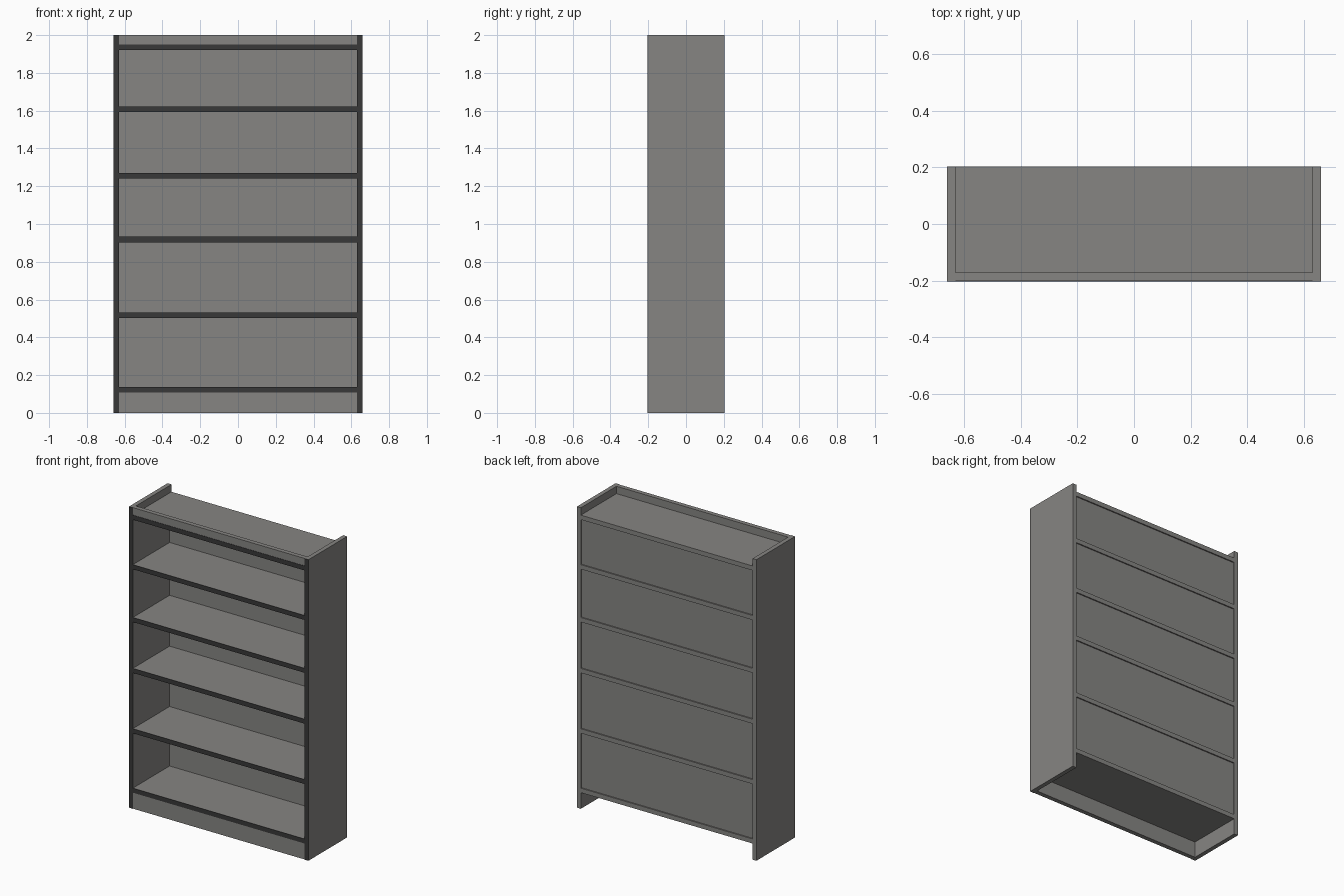
import bpy

if "Cube" in bpy.data.objects:
    bpy.data.objects.remove(bpy.data.objects["Cube"])

dark = bpy.data.materials.new("dark_edging")
dark.diffuse_color = (0.04, 0.04, 0.04, 1)
dark.use_nodes = True
dark.node_tree.nodes["Principled BSDF"].inputs["Base Color"].default_value = dark.diffuse_color
board = bpy.data.materials.new("grey_board")
board.diffuse_color = (0.24, 0.235, 0.225, 1)
board.use_nodes = True
board.node_tree.nodes["Principled BSDF"].inputs["Base Color"].default_value = board.diffuse_color


def box(name, x, y, z, mat=board):
    """Box from (min, max) ranges on each axis."""
    bpy.ops.mesh.primitive_cube_add(size=1, location=[(r[0] + r[1]) / 2 for r in (x, y, z)])
    ob = bpy.context.object
    ob.name = name
    ob.scale = [r[1] - r[0] for r in (x, y, z)]
    bpy.ops.object.transform_apply(location=False, rotation=False, scale=True)
    ob.data.materials.append(mat)
    return ob


W, INNER = 0.66, 0.631           # outer and inner half widths
BACK, FRONT, BAND = 0.203, -0.203, 0.002
CORE = FRONT + BAND              # front of the boards behind the edging
T = 0.03                         # board thickness
shelves = [0.107, 0.502, 0.903, 1.241, 1.592, 1.921]   # shelf undersides

# Side boards with dark front edging
for side, (a, b) in {"left": (-W, -INNER), "right": (INNER, W)}.items():
    box(side + "_side", (a, b), (CORE, BACK), (0, 2))
    box(side + "_side_edging", (a, b), (FRONT, CORE), (0, 2), dark)

# Shelves with dark front edging
for i, z in enumerate(shelves):
    box(f"shelf_{i}", (-INNER, INNER), (CORE, BACK), (z, z + T))
    box(f"shelf_edging_{i}", (-INNER, INNER), (FRONT, CORE), (z, z + T), dark)

# Back panels, set slightly in between the shelves
for i, (lo, hi) in enumerate(zip(shelves, shelves[1:])):
    box(f"back_panel_{i}", (-INNER, INNER), (BACK - 0.02, BACK - 0.008), (lo + T, hi))

# Kick board below and rail above
box("kick_board", (-INNER, INNER), (CORE, CORE + T), (0, shelves[0]))
box("top_rail", (-INNER, INNER), (CORE, CORE + T), (shelves[-1] + T, 2))
